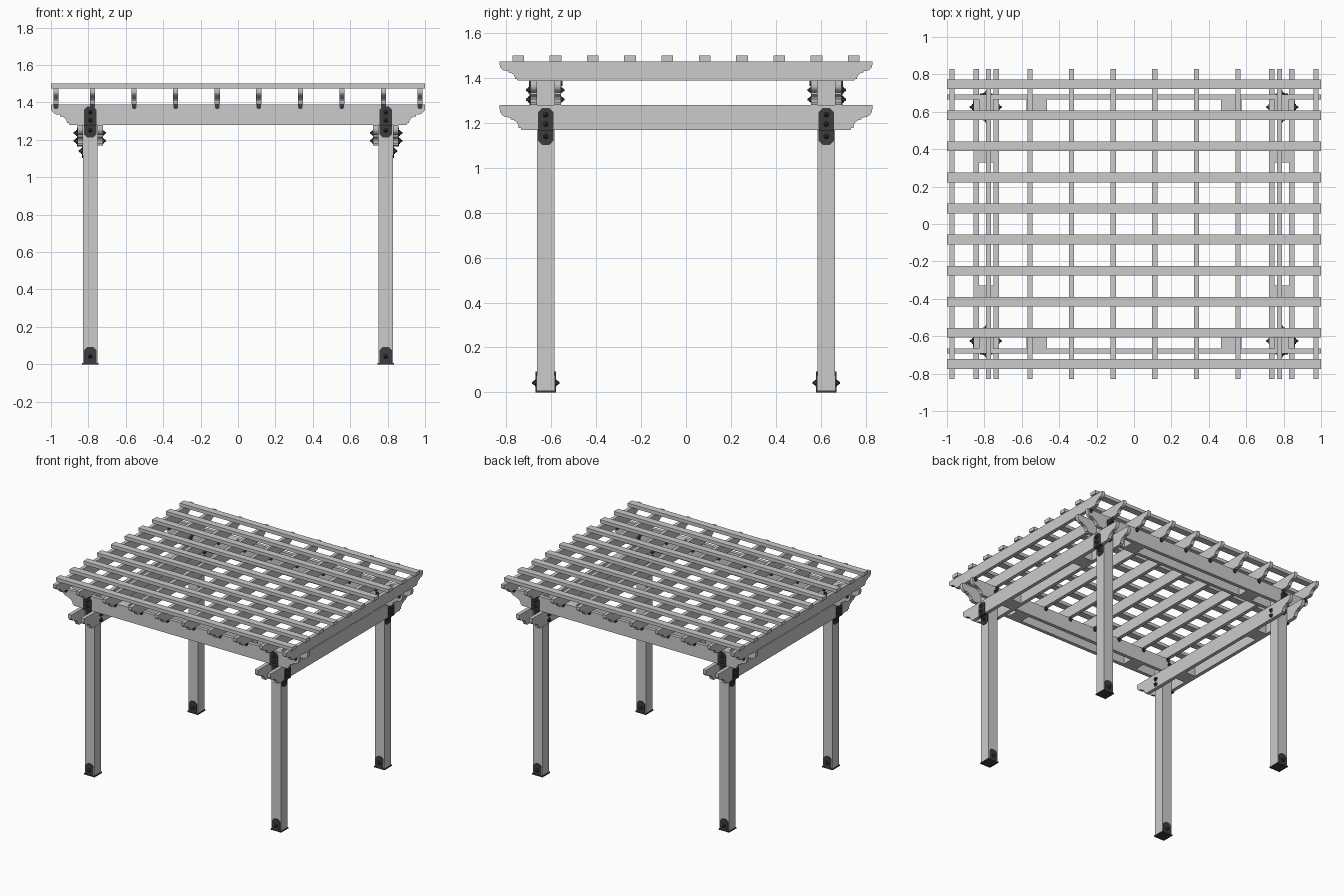
import bpy, bmesh
from math import cos, sin, pi
from mathutils import Matrix, Vector

if "Cube" in bpy.data.objects:
    bpy.data.objects.remove(bpy.data.objects["Cube"])

dark = bpy.data.materials.new("dark_steel")
dark.diffuse_color = (0.045, 0.045, 0.045, 1)
dark.use_nodes = True
dark.node_tree.nodes["Principled BSDF"].inputs["Base Color"].default_value = dark.diffuse_color

PX, PY, HALF = 0.79, 0.625, 0.04      # post centre and half width
T = 0.027                             # board thickness
Z_LOW, Z_UP, Z_RAFT, Z_SLAT = 1.17, 1.28, 1.39, 1.474


def finish(name, bm, mat=None):
    bmesh.ops.recalc_face_normals(bm, faces=bm.faces[:])
    me = bpy.data.meshes.new(name)
    bm.to_mesh(me)
    bm.free()
    ob = bpy.data.objects.new(name, me)
    bpy.context.collection.objects.link(ob)
    if mat:
        me.materials.append(mat)
    return ob


def add_box(bm, x0, x1, y0, y1, z0, z1):
    m = Matrix.Translation(((x0 + x1) / 2, (y0 + y1) / 2, (z0 + z1) / 2))
    m = m @ Matrix.Diagonal((abs(x1 - x0), abs(y1 - y0), abs(z1 - z0), 1))
    bmesh.ops.create_cube(bm, size=1, matrix=m)


def box(name, *dims):
    bm = bmesh.new()
    add_box(bm, *dims)
    return finish(name, bm)


def add_prism(bm, pts, axis, a, b):
    """Extrude a (u, z) outline from a to b along axis 'x' or 'y'."""
    place = lambda u, z, w: (w, u, z) if axis == 'x' else (u, w, z)
    lo = [bm.verts.new(place(u, z, a)) for u, z in pts]
    hi = [bm.verts.new(place(u, z, b)) for u, z in pts]
    bm.faces.new(lo)
    bm.faces.new(hi[::-1])
    n = len(pts)
    for i in range(n):
        bm.faces.new((lo[i], hi[i], hi[(i + 1) % n], lo[(i + 1) % n]))


# Scrolled end: (inset, height) fractions, rounded nose, step, then a cove
SCROLL = [(0, 1), (0, .82)]
SCROLL += [(.40 - .40 * cos(t * pi / 10), .82 - .32 * sin(t * pi / 10)) for t in range(1, 6)]
SCROLL += [(.48, .50), (.48, .42)]
SCROLL += [(.48 + .38 * sin(t * pi / 8), .08 + .34 * cos(t * pi / 8)) for t in range(1, 5)]
SCROLL += [(.95, .08), (.98, 0)]


def board(name, along, centre, half, z0, z1, run):
    right = [(half - f * run, z0 + g * (z1 - z0)) for f, g in SCROLL]
    pts = right + [(-u, z) for u, z in reversed(right)]
    bm = bmesh.new()
    add_prism(bm, pts, 'y' if along == 'x' else 'x', centre - T / 2, centre + T / 2)
    return finish(name, bm)


def add_bolt(bm, pos, direction):
    """Washer with a pointed hexagonal head."""
    d = Vector(direction)
    rot = d.to_track_quat('Z', 'Y').to_matrix().to_4x4()
    for r1, r2, h, off, seg in ((.016, .016, .004, .002, 12), (.012, .003, .013, .0105, 6)):
        bmesh.ops.create_cone(bm, cap_ends=True, segments=seg, radius1=r1, radius2=r2, depth=h,
                              matrix=Matrix.Translation(Vector(pos) + d * off) @ rot)


def plate_outline(c, z0, z1, low_cut, top_cut, w=.034):
    k = .018
    pts = [(c - w + k, z0), (c + w - k, z0), (c + w, z0 + k)] if low_cut else [(c - w, z0), (c + w, z0)]
    pts += [(c + w, z1 - k), (c + w - k, z1), (c - w + k, z1), (c - w, z1 - k)] if top_cut \
        else [(c + w, z1), (c - w, z1)]
    if low_cut:
        pts.append((c - w, z0 + k))
    return pts


OFF = HALF + T / 2                    # board centre from post centre
FACE = HALF + T                       # outer board face from post centre
P = .005                              # plate thickness

for sx, nx in ((-1, "left"), (1, "right")):
    for sy, ny in ((-1, "front"), (1, "back")):
        cx, cy, tag = sx * PX, sy * PY, f"{ny}_{nx}"
        # Post
        box(f"{tag}_post", cx - HALF, cx + HALF, cy - HALF, cy + HALF, .008, Z_RAFT)

        # Post base: foot plate, two side plates and bolts
        bm = bmesh.new()
        add_box(bm, cx - .045, cx + .045, cy - .046, cy + .046, 0, .008)
        for s in (-1, 1):
            f = cy + s * HALF
            add_prism(bm, plate_outline(cx, 0, .092, False, True), 'y', f, f + s * P)
            add_bolt(bm, (cx, f + s * P, .042), (0, s, 0))
        finish(f"{tag}_post_base", bm, dark)

        # Stepped tie plates on the outer beam faces, with through bolts
        bm = bmesh.new()
        for axis, c, w, s, zb in (('y', cx, cy, sy, Z_UP), ('x', cy, cx, sx, Z_LOW)):
            f, p = w + s * FACE, w + s * HALF
            add_prism(bm, plate_outline(c, zb, zb + .097, False, True), axis, f, f + s * P)
            add_prism(bm, plate_outline(c, zb - .068, zb, True, False), axis, p, p + s * P)
            add_prism(bm, [(c - .034, zb - P), (c + .034, zb - P), (c + .034, zb), (c - .034, zb)],
                      axis, p, f + s * P)
            at = lambda v, z: (c, v, z) if axis == 'y' else (v, c, z)
            dr = lambda q: (0, q, 0) if axis == 'y' else (q, 0, 0)
            for dz in (.025, .067):
                add_bolt(bm, at(f + s * P, zb + dz), dr(s))
                add_bolt(bm, at(w - s * FACE, zb + dz), dr(-s))
            add_bolt(bm, at(p + s * P, zb - .03), dr(s))
        finish(f"{tag}_tie_plates", bm, dark)

        # Spacer blocks between the paired beams
        box(f"{tag}_upper_spacer", sx * .465, sx * .575, cy - HALF, cy + HALF, Z_UP, Z_RAFT)
        box(f"{tag}_lower_spacer", cx - HALF, cx + HALF, sy * .33, sy * .44, Z_LOW, Z_UP)

# Paired beams: lower run front to back, upper run side to side
for s, n in ((-1, "left"), (1, "right")):
    for d, m in ((-1, "inner"), (1, "outer")):
        board(f"{n}_{m}_lower_beam", 'y', s * (PX + d * OFF), .83, Z_LOW, Z_UP, .098)
for s, n in ((-1, "front"), (1, "back")):
    for d, m in ((-1, "inner"), (1, "outer")):
        board(f"{n}_{m}_upper_beam", 'x', s * (PY + d * OFF), 1.0, Z_UP, Z_RAFT, .10)

# Rafters with small ties to the beams
ties = bmesh.new()
rafter_x = [.111, .333, .555, .777, .973]
for i, x in enumerate([-v for v in reversed(rafter_x)] + rafter_x):
    board(f"rafter_{i + 1}", 'y', x, .83, Z_RAFT, Z_SLAT, .08)
    for s in (-1, 1):
        for d in (-1, 1):
            y = s * PY + d * FACE
            add_prism(ties, [(x - .013, Z_RAFT), (x - .013, 1.375), (x - .006, 1.364),
                             (x + .006, 1.364), (x + .013, 1.375), (x + .013, Z_RAFT)],
                      'y', y, y + d * .008)
finish("rafter_ties", ties, dark)

# Top slats
for i in range(10):
    y = -.748 + i * .1662
    box(f"slat_{i + 1}", -1, 1, y - .026, y + .026, Z_SLAT, 1.5)
